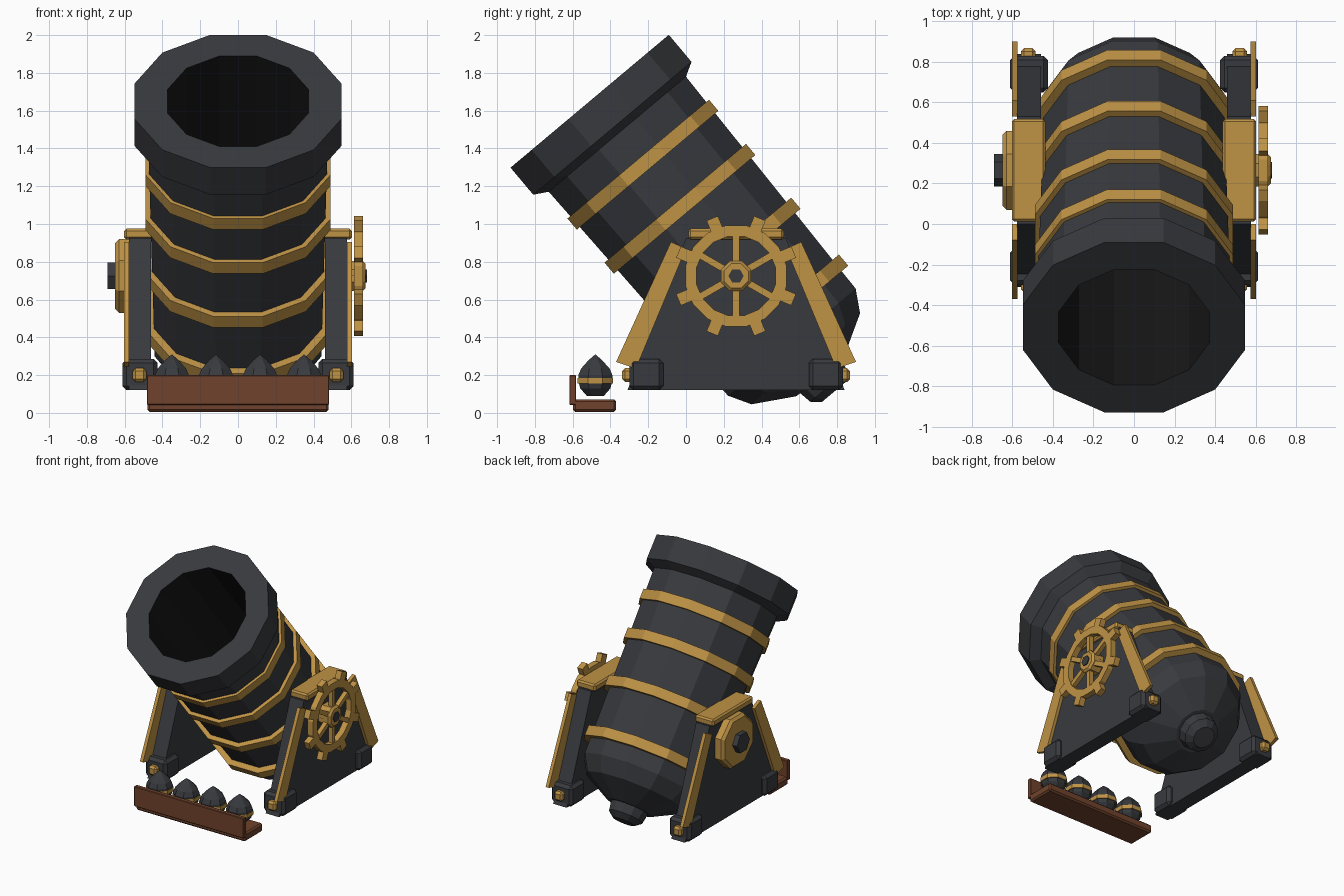
import bpy, bmesh
from math import sin, cos, pi, radians
from mathutils import Matrix, Vector

if "Cube" in bpy.data.objects:
    bpy.data.objects.remove(bpy.data.objects["Cube"])


def material(name, rgb):
    m = bpy.data.materials.new(name)
    m.diffuse_color = (*rgb, 1)
    m.use_nodes = True
    m.node_tree.nodes["Principled BSDF"].inputs["Base Color"].default_value = m.diffuse_color
    return m


IRON = material("dark_iron", (0.04, 0.042, 0.048))
BLACK = material("bore_black", (0.008, 0.008, 0.008))
GOLD = material("brass", (0.52, 0.29, 0.06))
WOOD = material("wood", (0.16, 0.055, 0.025))


def finish(name, bm, *mats):
    bmesh.ops.remove_doubles(bm, verts=bm.verts, dist=1e-5)
    bmesh.ops.recalc_face_normals(bm, faces=bm.faces)
    me = bpy.data.meshes.new(name)
    bm.to_mesh(me)
    bm.free()
    ob = bpy.data.objects.new(name, me)
    bpy.context.collection.objects.link(ob)
    for m in mats:
        me.materials.append(m)
    return ob


def lathe(name, profile, sides, mats, matrix, closed=False, split=999):
    """Spin (apothem, height) points round z; rings from `split` on use material 2."""
    bm = bmesh.new()
    k = 1 / cos(pi / sides)
    rings = [[bm.verts.new((r * k * cos((i + .5) * 2 * pi / sides),
                            r * k * sin((i + .5) * 2 * pi / sides), z))
              for i in range(sides)] for r, z in profile]
    if closed:
        rings.append(rings[0])
    for j, (a, b) in enumerate(zip(rings, rings[1:])):
        for i in range(sides):
            n = (i + 1) % sides
            f = bm.faces.new((a[i], a[n], b[n], b[i]))
            f.material_index = int(j >= split)
    bmesh.ops.dissolve_degenerate(bm, edges=bm.edges, dist=1e-6)
    bm.transform(matrix)
    return finish(name, bm, *mats)


def box(name, lo, hi, mat, bevel=0.0):
    lo, hi = Vector(lo), Vector(hi)
    bm = bmesh.new()
    bmesh.ops.create_cube(bm, size=1, matrix=Matrix.Translation((lo + hi) / 2)
                          @ Matrix.Diagonal((*(hi - lo), 1)))
    if bevel:
        bmesh.ops.bevel(bm, geom=bm.edges[:], offset=bevel, segments=1, affect='EDGES')
    return finish(name, bm, mat)


def slab(name, yz, x0, x1, mat):
    """Extrude a side outline along x."""
    bm = bmesh.new()
    f = bm.faces.new([bm.verts.new((x0, y, z)) for y, z in yz])
    ext = bmesh.ops.extrude_face_region(bm, geom=[f])["geom"]
    bmesh.ops.translate(bm, vec=(x1 - x0, 0, 0),
                        verts=[v for v in ext if isinstance(v, bmesh.types.BMVert)])
    return finish(name, bm, mat)


# Barrel: heights run backwards from the muzzle, tilted 40 degrees to the front
TILT = Matrix.Translation((0, -.51, 1.65)) @ Matrix.Rotation(radians(40), 4, 'X')
outer = [(0, -2.01), (.08, -2.01), (.128, -1.97), (.14, -1.90), (.165, -1.90),
         (.375, -1.78), (.441, -1.665), (.474, -.228), (.547, -.187), (.547, 0),
         (.372, 0), (.372, -1.25), (0, -1.25)]
lathe("barrel", outer, 12, (IRON, BLACK), TILT, split=10)
for n, s in enumerate((.40, .705, 1.077, 1.47)):
    lathe(f"barrel_band_{n + 1}", [(.42, -s), (.489, -s), (.489, -s - .077), (.42, -s - .077)],
          12, (GOLD,), TILT, closed=True)

# Carriage sides, mirrored left and right
CY = .265
for side, sx in (("left", -1), ("right", 1)):
    def span(a, b):
        return sorted((sx * a, sx * b))
    x0, x1 = span(.46, .578)
    slab(f"{side}_cheek", [(-.31, .12), (.84, .12), (.53, .925), (0, .925)], x0, x1, IRON)
    x0, x1 = span(.437, .603)
    box(f"{side}_cheek_cap", (x0, .012, .918), (x1, .518, .975), GOLD, .012)
    for end, sy in (("front", -1), ("back", 1)):
        strap = [(.635, .27), (.53, .235), (.265, .87), (.345, .905)]
        x0, x1 = span(.576, .603)
        slab(f"{side}_{end}_strap", [(CY + sy * y, z) for y, z in strap], x0, x1, GOLD)
        x0, x1 = span(.425, .612)
        y0, y1 = sorted((CY + sy * .385, CY + sy * .565))
        box(f"{side}_{end}_foot", (x0, y0, .12), (x1, y1, .285), IRON, .022)
        x0, x1 = span(.485, .558)
        y0, y1 = sorted((CY + sy * .5, CY + sy * .603))
        box(f"{side}_{end}_foot_bolt", (x0, y0, .163), (x1, y1, .238), GOLD, .016)

# Trunnion axle and left end plate
AXLE = Matrix.Translation((0, CY, .725)) @ Matrix.Rotation(pi / 2, 4, 'Y')


def disc(name, r, x0, x1, sides, mat, bevel=0.0):
    lathe(name, [(0, x0), (r, x0), (r, x1 - bevel), (r - bevel, x1), (0, x1)],
          sides, (mat,), AXLE)


disc("axle", .07, -.69, .62, 6, IRON)
lathe("left_axle_plate", [(0, -.57), (.195, -.57), (.195, -.63), (.175, -.65), (0, -.65)],
      8, (GOLD,), AXLE)

# Elevating wheel on the right
lathe("wheel_rim", [(.21, .614), (.268, .614), (.268, .661), (.21, .661)],
      16, (GOLD,), AXLE, closed=True)


def radial(name, angle, r0, r1, w, x0, x1):
    ob = box(name, (x0, -w / 2, r0), (x1, w / 2, r1), GOLD)
    ob.data.transform(Matrix.Translation((0, CY, .725)) @ Matrix.Rotation(angle, 4, 'X'))


for i in range(8):
    radial(f"wheel_tooth_{i + 1}", (i + .5) * pi / 4, .25, .33, .065, .614, .661)
for i in range(6):
    radial(f"wheel_spoke_{i + 1}", i * pi / 3, .05, .225, .036, .62, .655)
disc("wheel_hub", .08, .57, .675, 8, GOLD, .015)
disc("wheel_hub_nut", .035, .6, .682, 6, IRON)

# Shell rack with four pointed shells
box("rack_base", (-.48, -.598, 0.005), (.48, -.37, .072), WOOD, .012)
box("rack_front_board", (-.482, -.618, .042), (.482, -.582, .2), WOOD, .004)
for i in range(4):
    at = Matrix.Translation((-.35 + i * .2333, -.48, 0))
    lathe(f"shell_{i + 1}", [(0, .09), (.045, .09), (.08, .13), (.09, .17), (.09, .2),
                             (.075, .235), (.035, .28), (0, .31)], 8, (IRON,), at)
    lathe(f"shell_band_{i + 1}", [(.078, .155), (.094, .155), (.094, .185), (.078, .185)],
          8, (GOLD,), at, closed=True)
